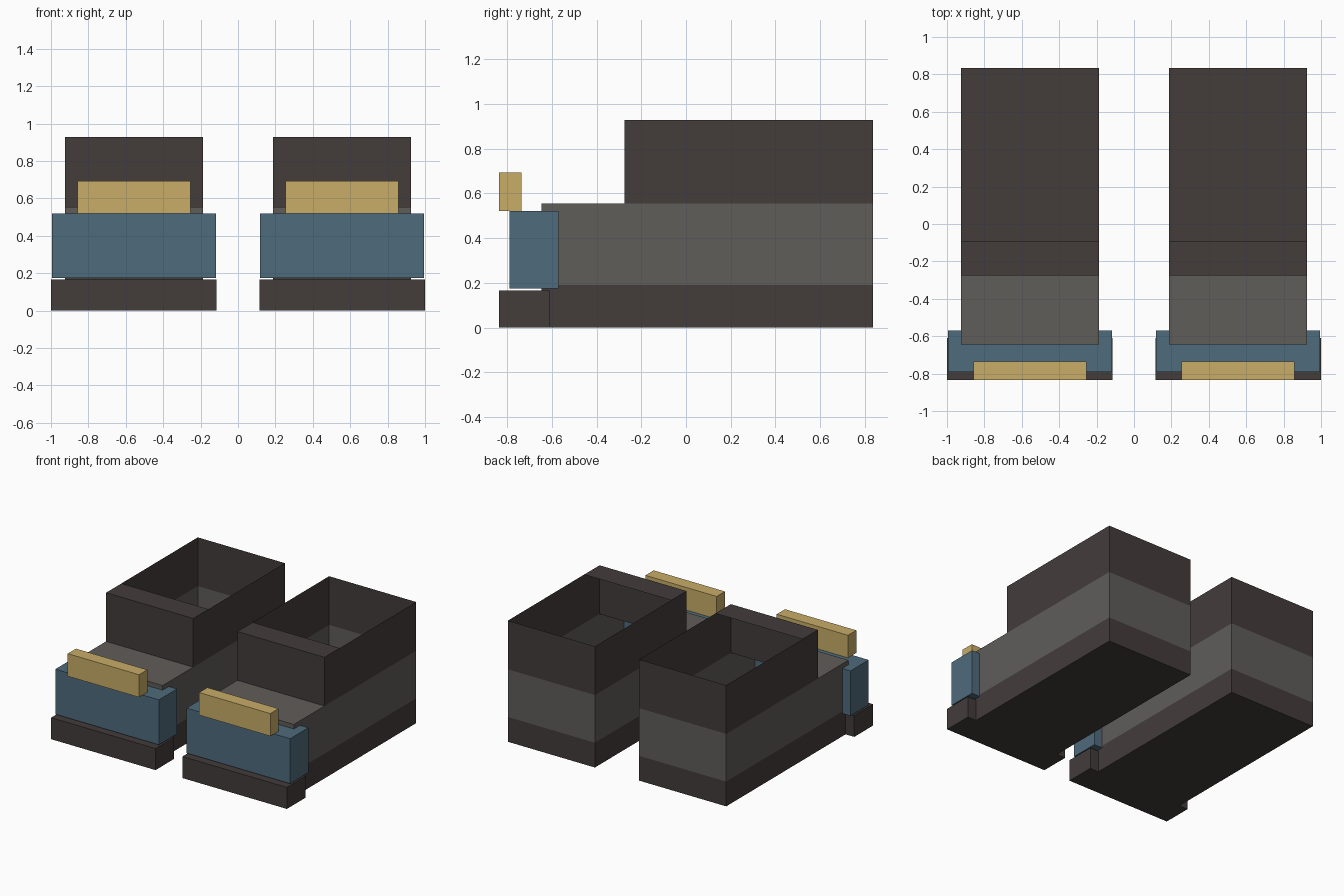
import bpy, bmesh

cube = bpy.data.objects.get("Cube")
if cube:
    bpy.data.objects.remove(cube, do_unlink=True)


def material(name, rgb):
    # sRGB bytes to linear colour
    col = [((c / 255 + 0.055) / 1.055) ** 2.4 for c in rgb] + [1]
    m = bpy.data.materials.new(name)
    m.use_nodes = True
    m.diffuse_color = col
    m.node_tree.nodes["Principled BSDF"].inputs["Base Color"].default_value = col
    return m


CHARCOAL = material("charcoal", (67, 60, 59))
GREY = material("warm_grey", (96, 93, 90))
BLUE = material("slate_blue", (79, 107, 124))
GOLD = material("gold", (200, 173, 104))


def finish(name, bm, mats, cx):
    me = bpy.data.meshes.new(name)
    bm.to_mesh(me)
    bm.free()
    for m in mats:
        me.materials.append(m)
    ob = bpy.data.objects.new(name, me)
    ob.location.x = cx
    bpy.context.collection.objects.link(ob)


def block(name, mat, cx, half, y, z):
    bm = bmesh.new()
    bmesh.ops.create_cube(bm, size=1)
    for v in bm.verts:
        v.co = (v.co.x * 2 * half, y[v.co.y > 0], z[v.co.z > 0])
    finish(name, bm, [mat], cx)


def quad(bm, points, index):
    bm.faces.new([bm.verts.new(p) for p in points]).material_index = index


def level(bm, half, y0, y1, z, index, down=False):
    pts = [(-half, y0, z), (half, y0, z), (half, y1, z), (-half, y1, z)]
    quad(bm, pts[::-1] if down else pts, index)


def walls(bm, half, y0, y1, z0, z1, index):
    ring = [(-half, y0), (half, y0), (half, y1), (-half, y1)]
    for a, b in zip(ring, ring[1:] + ring[:1]):
        quad(bm, [(*a, z0), (*b, z0), (*b, z1), (*a, z1)], index)


def shell(name, cx):
    half, toe, step, rim, back = 0.369, -0.645, -0.275, -0.09, 0.835
    sole, ledge, top = 0.19, 0.555, 0.928
    bm = bmesh.new()
    # Stacked thin walls: sole band, middle band, raised collar
    walls(bm, half, toe, back, 0, sole, 0)
    walls(bm, half, toe, back, sole, ledge, 1)
    walls(bm, half, step, back, ledge, top, 0)
    # Floor, front ledge and collar lip; the rest of the top stays open
    level(bm, half, toe, back, 0, 0, down=True)
    level(bm, half, toe, step, ledge, 1)
    level(bm, half, step, rim, top, 0)
    bmesh.ops.remove_doubles(bm, verts=bm.verts, dist=0.0001)
    finish(name, bm, [CHARCOAL, GREY], cx)


for side, cx in (("left", 0.5565), ("right", -0.5565)):
    shell(side + "_hollow_body", cx)
    block(side + "_front_foot", CHARCOAL, cx, 0.4425, (-0.835, -0.61), (0, 0.165))
    block(side + "_front_panel", BLUE, cx, 0.439, (-0.79, -0.57), (0.175, 0.52))
    block(side + "_top_bar", GOLD, cx, 0.302, (-0.835, -0.735), (0.52, 0.693))
